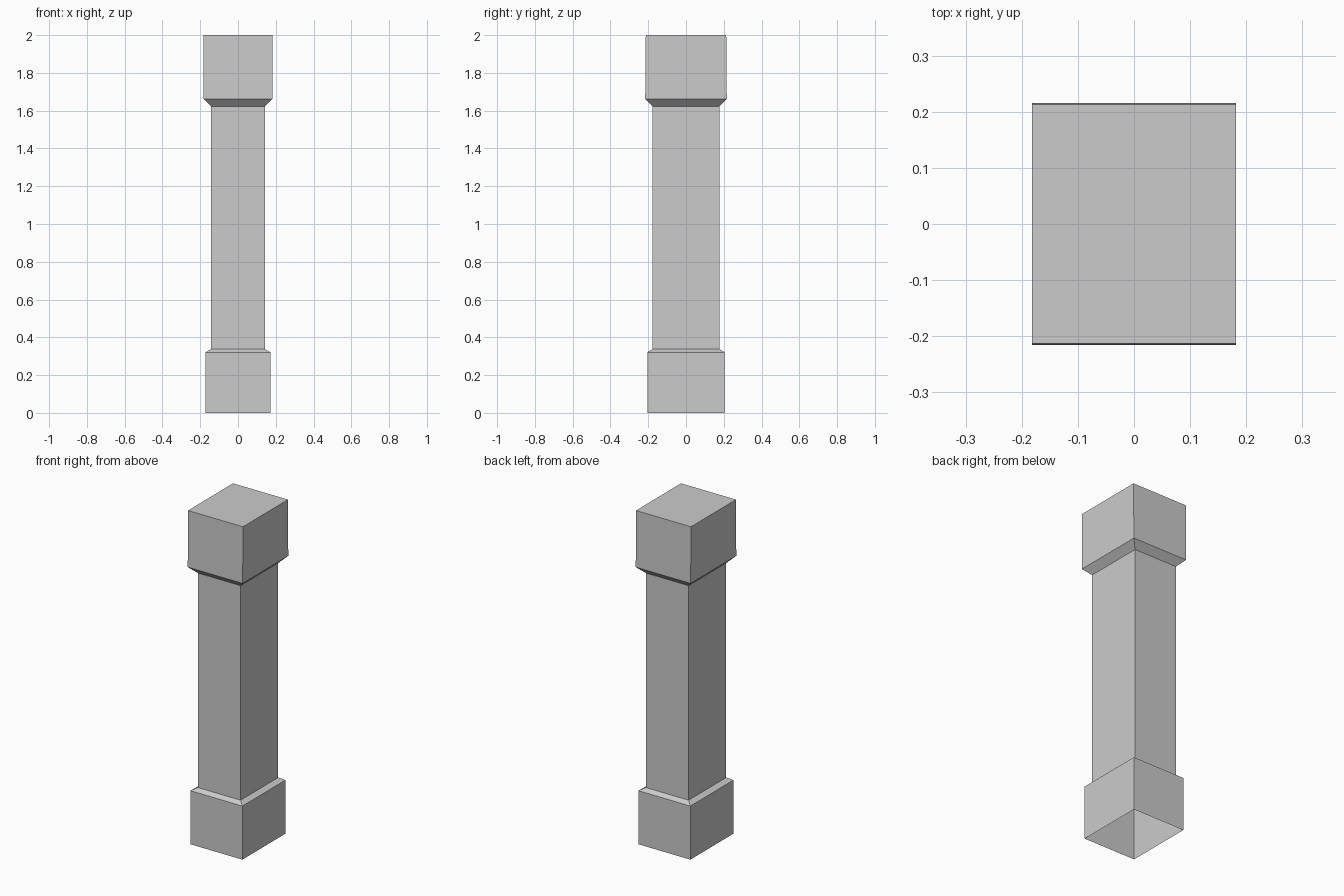
import bpy
import bmesh

cube = bpy.data.objects.get("Cube")
if cube:
    bpy.data.objects.remove(cube, do_unlink=True)

# Plain stone grey
stone = bpy.data.materials.new("stone grey")
stone.use_nodes = True
grey = (0.6, 0.6, 0.6, 1.0)
stone.diffuse_color = grey
stone.node_tree.nodes["Principled BSDF"].inputs["Base Color"].default_value = grey

# Rectangular sections from foot to head: half width, half depth, height
sections = [
    (0.172, 0.204, 0.0),      # plinth
    (0.172, 0.204, 0.321),
    (0.142, 0.178, 0.338),    # shaft
    (0.142, 0.178, 1.623),
    (0.182, 0.216, 1.662),    # capital, tapering slightly in depth
    (0.182, 0.213, 2.0),
]
corners = [(-1, -1), (1, -1), (1, 1), (-1, 1)]

# Loft the sections into a shell, closed on top and open underneath
bm = bmesh.new()
rings = [[bm.verts.new((sx * w, sy * d, z)) for sx, sy in corners]
         for w, d, z in sections]
for low, high in zip(rings, rings[1:]):
    for i in range(4):
        j = (i + 1) % 4
        bm.faces.new((low[i], low[j], high[j], high[i]))
bm.faces.new(rings[-1])

mesh = bpy.data.meshes.new("pillar")
bm.to_mesh(mesh)
bm.free()
mesh.materials.append(stone)
pillar = bpy.data.objects.new("pillar", mesh)
bpy.context.collection.objects.link(pillar)
